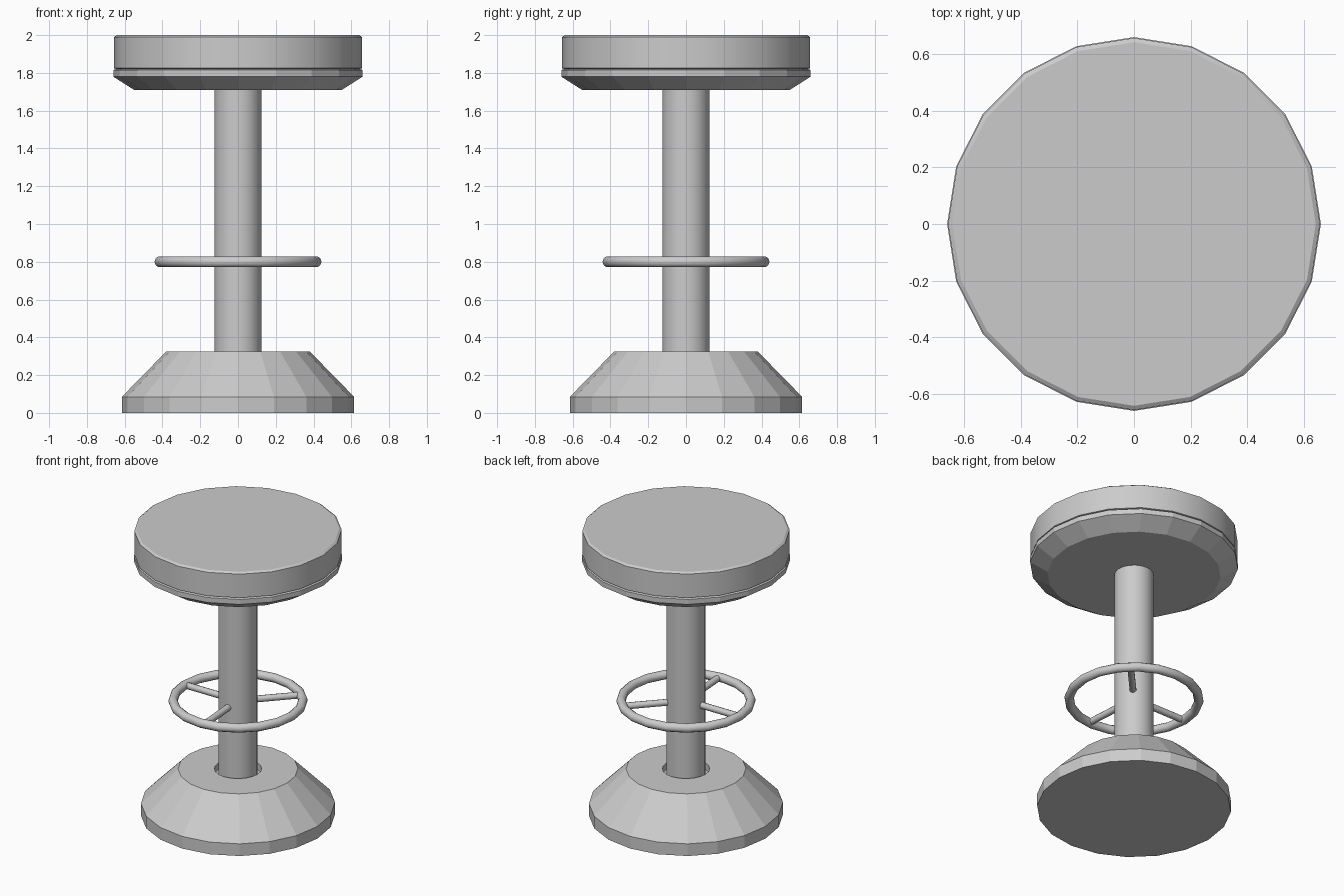
import bpy, bmesh, math
from mathutils import Vector

if "Cube" in bpy.data.objects:
    bpy.data.objects.remove(bpy.data.objects["Cube"])

SIDES = 20


def finish(name, bm, smooth):
    bmesh.ops.remove_doubles(bm, verts=bm.verts, dist=1e-5)
    bmesh.ops.recalc_face_normals(bm, faces=bm.faces)
    mesh = bpy.data.meshes.new(name)
    bm.to_mesh(mesh)
    bm.free()
    obj = bpy.data.objects.new(name, mesh)
    bpy.context.collection.objects.link(obj)
    bpy.ops.object.select_all(action='DESELECT')
    obj.select_set(True)
    bpy.context.view_layer.objects.active = obj
    if smooth:
        bpy.ops.object.shade_smooth_by_angle(angle=math.radians(smooth))
    return obj


def lathe(name, profile, sides=SIDES, smooth=0, closed=False):
    """Turn a (radius, z) profile around the z axis; open profiles get end caps."""
    bm = bmesh.new()
    rings = []
    for r, z in profile:
        rings.append([bm.verts.new((r * math.cos(a), r * math.sin(a), z))
                      for a in (2 * math.pi * i / sides for i in range(sides))])
    pairs = list(zip(rings, rings[1:]))
    if closed:
        pairs.append((rings[-1], rings[0]))
    else:
        bm.faces.new(rings[0])
        bm.faces.new(rings[-1])
    for lo, hi in pairs:
        for i in range(sides):
            j = (i + 1) % sides
            bm.faces.new((lo[i], lo[j], hi[j], hi[i]))
    return finish(name, bm, smooth)


def rod(name, start, end, radius, sides=10):
    bm = bmesh.new()
    axis = end - start
    bmesh.ops.create_cone(bm, cap_ends=True, segments=sides, radius1=radius,
                          radius2=radius, depth=axis.length)
    bm.transform(axis.to_track_quat('Z', 'Y').to_matrix().to_4x4())
    bmesh.ops.translate(bm, verts=bm.verts, vec=(start + end) / 2)
    return finish(name, bm, 40)


# Flared base with a socket for the pole
lathe("base", [(0.615, 0), (0.615, 0.085), (0.38, 0.325), (0.15, 0.325), (0.15, 0.28)])

# Central pole
lathe("pole", [(0.125, 0.28), (0.125, 1.71)], smooth=30)

# Tapered pan below the cushion
lathe("seat_pan", [(0.55, 1.71), (0.66, 1.78), (0.66, 1.815), (0.645, 1.82)])

# Round cushion with a thin bevelled rim
lathe("seat_cushion", [(0.645, 1.82), (0.657, 1.825), (0.657, 1.99), (0.642, 2.0)], smooth=30)

# Foot ring
tube = [(0.412 + 0.03 * math.cos(math.tau * k / 10), 0.8 + 0.03 * math.sin(math.tau * k / 10))
        for k in range(10)]
lathe("foot_ring", tube, smooth=40, closed=True)

# Spokes joining the ring to the pole
for n, deg in enumerate((47, 180, 274), 1):
    d = Vector((math.cos(math.radians(deg)), math.sin(math.radians(deg)), 0))
    lift = Vector((0, 0, 0.8))
    rod(f"foot_ring_spoke_{n}", d * 0.11 + lift, d * 0.405 + lift, 0.022)
